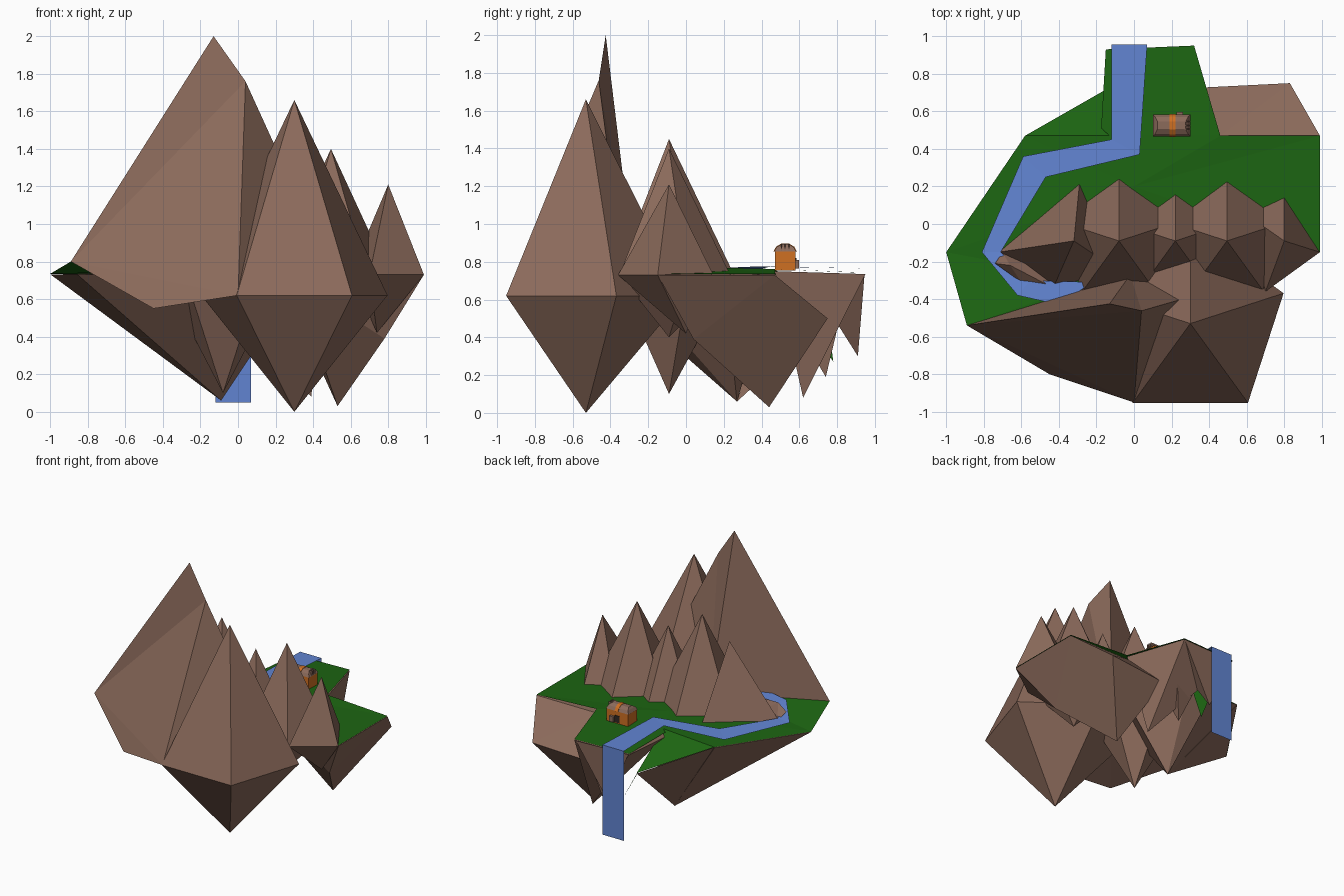
import bpy, bmesh, math

if "Cube" in bpy.data.objects:
    bpy.data.objects.remove(bpy.data.objects["Cube"])

def mat(name, rgb):
    m = bpy.data.materials.new(name)
    m.diffuse_color = (*rgb, 1)
    m.use_nodes = True
    m.node_tree.nodes["Principled BSDF"].inputs["Base Color"].default_value = m.diffuse_color
    return m

ROCK = mat("rock", (0.26, 0.145, 0.105))
GRASS = mat("grass", (0.012, 0.13, 0.006))
WATER = mat("water", (0.12, 0.23, 0.64))
WOOD = mat("orange_wood", (0.62, 0.16, 0.016))
DARK = mat("dark_wood", (0.03, 0.02, 0.016))

def finish(name, bm, m):
    me = bpy.data.meshes.new(name)
    bm.to_mesh(me)
    bm.free()
    me.materials.append(m)
    ob = bpy.data.objects.new(name, me)
    bpy.context.collection.objects.link(ob)
    return ob

def hull(name, pts, m=ROCK):
    bm = bmesh.new()
    for p in pts:
        bm.verts.new(p)
    r = bmesh.ops.convex_hull(bm, input=bm.verts[:])
    loose = {g for g in r["geom_interior"] + r["geom_unused"] if isinstance(g, bmesh.types.BMVert)}
    bmesh.ops.delete(bm, geom=list(loose), context='VERTS')
    bmesh.ops.recalc_face_normals(bm, faces=bm.faces[:])
    return finish(name, bm, m)

def sheet(name, faces, m, closed=False):
    bm = bmesh.new()
    for f in faces:
        bm.faces.new([bm.verts.new(p) for p in f])
    bmesh.ops.remove_doubles(bm, verts=bm.verts[:], dist=1e-4)
    if closed:
        bmesh.ops.recalc_face_normals(bm, faces=bm.faces[:])
    return finish(name, bm, m)

def crag(name, x, y, r, base, top, bottom):
    # five-sided double pyramid
    ring = [(x + r * math.cos(math.radians(90 + 72 * i)),
             y + r * math.sin(math.radians(90 + 72 * i)), base) for i in range(5)]
    return hull(name, ring + [(x, y, top), (x, y, bottom)])

def box(name, x0, x1, y0, y1, z0, z1, m):
    return hull(name, [(x, y, z) for x in (x0, x1) for y in (y0, y1) for z in (z0, z1)], m)

# Shared corner points of the island
west, corner, inner = (-1, -.15, .735), (-.58, .47, .735), (-.13, .47, .762)
left, low, keel = (-.89, -.54, .80), (-.09, .75, .50), (-.09, .27, .06)

# Big mountains at the front
P, S, M, F = (-.13, -.425, 2), (.04, -.462, 1.76), (-.45, -.80, .55), (0, -.95, .62)
K, R = (-.02, -.27, .73), (.5, -.33, .75)
sheet("great_peak", [(left, S, P), (left, F, S), (left, M, F), (S, F, R), (S, R, K),
                     (P, S, K), (P, K, left), (left, K, M), (M, K, F), (F, K, R)], ROCK, True)
crag("front_peak", .30, -.53, .522, .62, 1.66, 0)

# Row of smaller peaks behind them
for i, (x, r, top, bottom) in enumerate([(-.08, .345, 1.45, .10), (.22, .26, 1.28, .45),
                                         (.495, .325, 1.40, .40)]):
    crag(f"row_peak_{i + 1}", x, -.09, r, .73, top, bottom)
hull("row_peak_west", [(-.32, -.09, 1.30), (-.72, -.15, .74), (-.29, .22, .74),
                       (-.43, -.34, .74), (-.08, -.25, .74), (-.2, -.1, .45)])
hull("row_peak_east", [(.80, -.09, 1.21), (.80, .14, .74), (.99, -.15, .73),
                       (.70, -.36, .73), (.6, .05, .74), (.74, .0, .42)])
hull("river_boulder", [(-.74, -.21, .80), (-.66, -.22, .85), (-.60, -.31, .78),
                       (-.43, -.34, .78), (-.5, -.2, .74), (-.70, -.15, .74)])

# Rock underside
hull("west_underside", [(-.997, -.15, .73), (-.58, .468, .73), (-.13, .47, .74), (-.86, -.50, .735),
                        (.35, .2, .72), (-.2, -.3, .70), keel])
sheet("west_wall", [(corner, keel, low)], ROCK)
hull("east_underside", [(.99, -.15, .73), (.99, .47, .73), (.46, .47, .73), (.83, .75, .5),
                        (.33, .725, .47), (.53, .44, .03), (.78, .04, .39), (.3, 0, .7)])
hull("north_underside", [(-.15, .93, .735), (.32, .95, .735), (.46, .47, .75),
                         (-.13, .47, .75), (-.17, .51, .72), (.39, .62, .08)])
hull("north_spike", [(-.14, .93, .73), (.31, .945, .73), (.1, .72, .6), (.05, .91, .30)])
hull("middle_spike", [(0, .8, .65), (.31, .85, .65), (.2, .5, .6), (.2, .74, .19)])

# Grass
rim = [west, corner, inner, (.46, .47, .762), (.99, .47, .735), (.99, -.15, .735), (-.2, -.3, .75)]
hub = (0, .2, .768)
grass = [(hub, rim[(i + 1) % 7], rim[i]) for i in range(7)]
grass += [(west, (-.2, -.3, .75), left), (left, (-.2, -.3, .75), (-.2, -.5, .76)),
          ((-.15, .93, .742), (-.175, .51, .76), inner, (.46, .47, .762), (.32, .95, .742)),
          (corner, (low[0], low[1], .505), inner),
          (inner, low, (.02, .78, .27))]
sheet("grass", grass, GRASS)

# River with waterfall, as paired bank points
banks = [((-.12, .955, .05), (.07, .955, .05)), ((-.12, .955, .765), (.07, .955, .765)),
         ((-.12, .45, .775), (.03, .37, .775)), ((-.59, .36, .755), (-.47, .25, .77)),
         ((-.81, -.15, .755), (-.71, -.15, .765)), ((-.62, -.38, .80), (-.55, -.30, .79)),
         ((-.40, -.43, .80), (-.22, -.31, .79))]
sheet("river", [(a[0], a[1], b[1], b[0]) for a, b in zip(banks, banks[1:])], WATER)

# Hut
def roof(name, x0, x1, s, m, hip=0):
    prof = [(-.058, .855, 0), (-.045, .878, .5), (-.02, .893, 1), (.02, .893, 1), (.045, .878, .5), (.058, .855, 0)]
    return hull(name, [(x + d * hip * h, .525 + y * s, .855 + (z - .855) * s)
                       for x, d in ((x0, 1), (x1, -1)) for y, z, h in prof], m)

box("hut_walls", .105, .295, .47, .58, .755, .858, WOOD)
roof("hut_roof", .10, .30, 1, ROCK, .025)
roof("hut_roof_band", .19, .22, 1.07, WOOD)
box("hut_door", .18, .22, .578, .584, .765, .82, DARK)
box("hut_step", .225, .26, .58, .597, .765, .81, ROCK)
for y in (.505, .525, .545):
    box("hut_roof_rib", .27, .30, y - .003, y + .003, .86, .895, ROCK)
